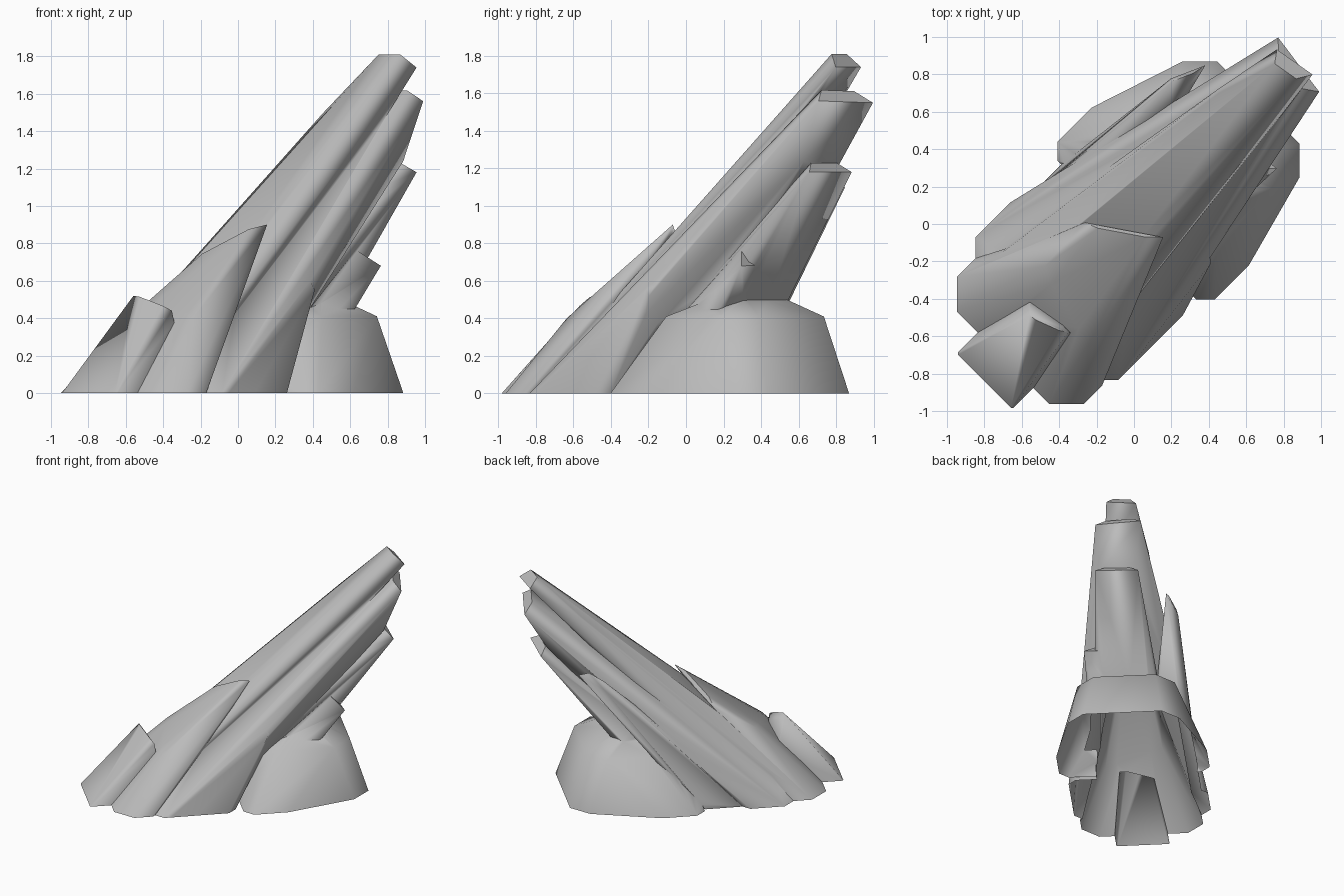
import bpy
import bmesh
import math
from mathutils import Matrix, Vector

default = bpy.data.objects.get("Cube")
if default:
    bpy.data.objects.remove(default, do_unlink=True)

# One stone colour
stone = bpy.data.materials.new("grey_stone")
stone.use_nodes = True
grey = (0.5, 0.5, 0.5, 1)
stone.diffuse_color = grey
bsdf = stone.node_tree.nodes["Principled BSDF"]
bsdf.inputs["Base Color"].default_value = grey

# The rock leans along the diagonal, so parts are laid out along +x and turned
lean_direction = Matrix.Rotation(math.radians(45), 4, "Z")


def outline(back, front, right, left, cut, height=0):
    """Rectangle with cut corners, at one height."""
    corners = []
    for along, inward in ((back, cut), (front, -cut)):
        for side, sideways in ((right, cut), (left, -cut)):
            corners.append(Vector((along + inward, side, height)))
            corners.append(Vector((along, side + sideways, height)))
    return corners


def broken_edge(right, left, lip):
    """Blunt tip: a lower edge and a shorter edge set back above it."""
    right, left = Vector(right), Vector(left)
    setback = Vector((-lip, 0, lip))
    return [right, left,
            right.lerp(left, 0.2) + setback,
            left.lerp(right, 0.2) + setback]


def make_shard(name, foot, crown):
    """Convex splinter of stone spanning a footprint and a crown."""
    bm = bmesh.new()
    for corner in foot + crown:
        bm.verts.new(lean_direction @ corner)
    hull = bmesh.ops.convex_hull(bm, input=bm.verts[:])
    inner = [v for v in hull["geom_interior"] if isinstance(v, bmesh.types.BMVert)]
    bmesh.ops.delete(bm, geom=inner, context="VERTS")
    bmesh.ops.recalc_face_normals(bm, faces=bm.faces[:])
    mesh = bpy.data.meshes.new(name)
    bm.to_mesh(mesh)
    bm.free()
    mesh.materials.append(stone)
    shard = bpy.data.objects.new(name, mesh)
    bpy.context.collection.objects.link(shard)
    return shard


# Main leaning body, with a steep underside below its tip
rock = make_shard("leaning_rock",
                  outline(-.99, -.05, -.53, .55, .34),
                  broken_edge((1.2, -.2, 1.56), (1.25, .16, 1.55), .06)
                  + broken_edge((1.07, -.18, 1.24), (1.07, .1, 1.24), .02))

# Upper ridge with the highest tip and a wing on its left
top_ridge = make_shard("top_ridge",
                       outline(-.96, -.4, -.35, .42, .14),
                       broken_edge((1.24, -.11, 1.74), (1.2, .12, 1.74), .07)
                       + broken_edge((.77, .11, 1.43), (.84, .19, 1.5), .01))

# Slab leaning on the front, bulging halfway up
front_slab = make_shard("front_slab",
                        outline(-1, -.6, -.49, .47, .13),
                        broken_edge((.06, -.16, .9), (-.18, .19, .68), .02)
                        + broken_edge((-.62, -.28, .4), (-.5, .18, .49), .01))

# Small wedge at the front foot
front_wedge = make_shard("front_wedge",
                         outline(-1.16, -.6, -.24, .18, .01),
                         broken_edge((-.66, -.16, .44), (-.74, .05, .52), .01))

# Stepped splinters under the overhang
upper_step = make_shard("upper_step",
                        outline(-.4, .22, -.3, .32, .12),
                        broken_edge((1.14, -.21, 1.18), (1.12, .13, 1.18), .05))
lower_step = make_shard("lower_step",
                        outline(-.2, .25, -.3, .2, .05),
                        broken_edge((.75, -.33, .68), (.69, .12, .69), .08))

# Splinters along the two flanks
right_flank = make_shard("right_flank",
                         outline(-.66, -.1, -.53, -.2, .06),
                         broken_edge((.14, -.44, .55), (.3, -.25, .65), .03))
back_flank = make_shard("back_flank",
                        outline(-.4, 0, .1, .5, .06),
                        broken_edge((.87, .33, 1.1), (.69, .41, 1), .04))

# Domed mound carrying the overhang
base_mound = make_shard("base_mound",
                        outline(-.05, .35, -.59, .6, .07)
                        + outline(.3, .93, -.45, .43, .13),
                        outline(.1, .8, -.39, .38, .14, .41)
                        + broken_edge((.55, -.22, .49), (.55, .2, .49), .06))

# Fuse all splinters into one skin
shards = [top_ridge, front_slab, front_wedge, upper_step, lower_step,
          right_flank, back_flank, base_mound]
for shard in shards:
    fuse = rock.modifiers.new("fuse_" + shard.name, "BOOLEAN")
    fuse.operation = "UNION"
    fuse.solver = "EXACT"
    fuse.object = shard
graph = bpy.context.evaluated_depsgraph_get()
fused = bpy.data.meshes.new_from_object(rock.evaluated_get(graph))
rock.modifiers.clear()
rock.data = fused
for shard in shards:
    bpy.data.objects.remove(shard, do_unlink=True)

# Open underside
bm = bmesh.new()
bm.from_mesh(fused)
ground = [f for f in bm.faces if all(abs(v.co.z) < .001 for v in f.verts)]
bmesh.ops.delete(bm, geom=ground, context="FACES")
bm.to_mesh(fused)
bm.free()

# Soft shading with crisp breaks
bpy.ops.object.select_all(action="DESELECT")
rock.select_set(True)
bpy.context.view_layer.objects.active = rock
bpy.ops.object.shade_smooth_by_angle(angle=math.radians(60))
